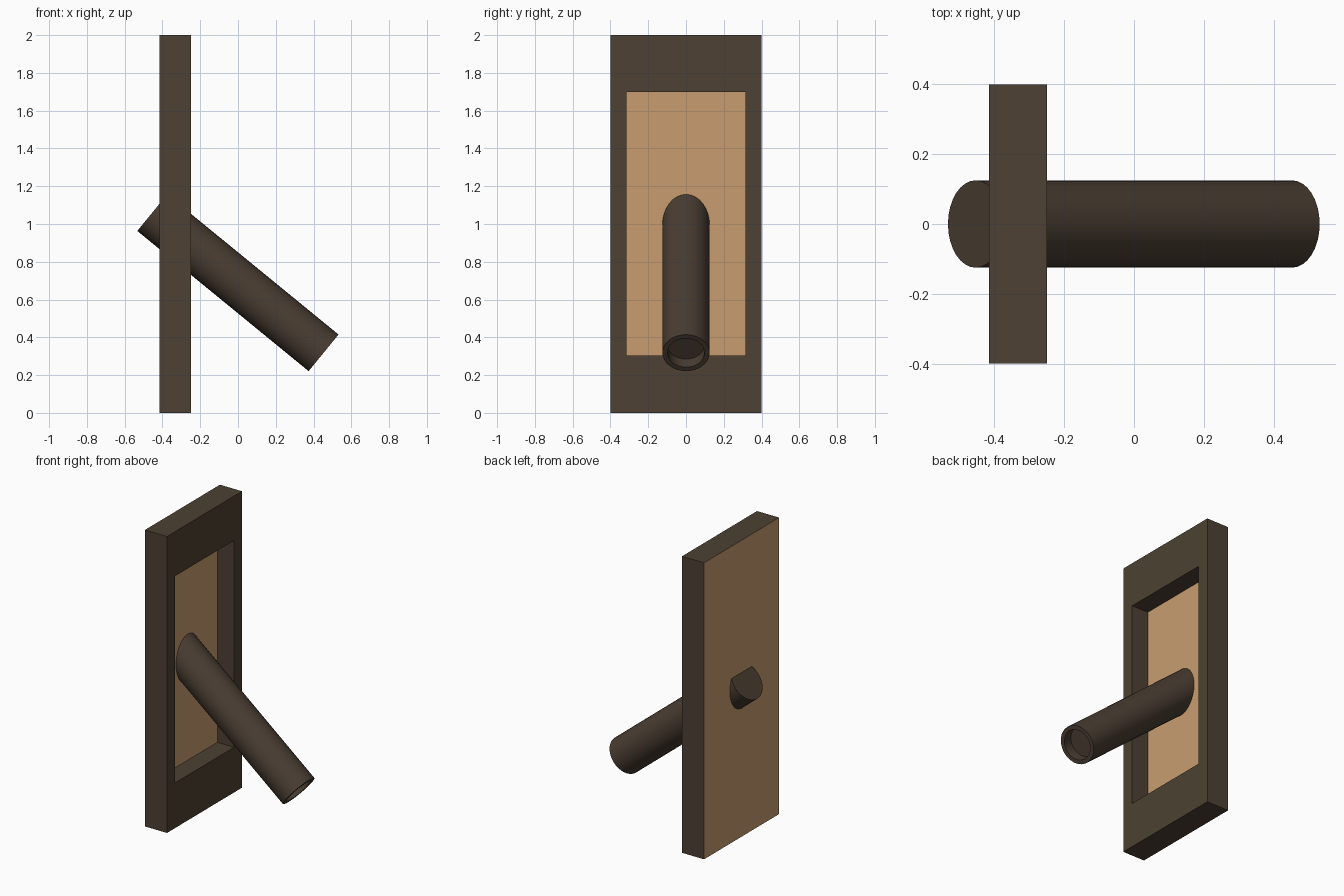
import bpy, bmesh, math
from mathutils import Matrix, Vector

if "Cube" in bpy.data.objects:
    bpy.data.objects.remove(bpy.data.objects["Cube"])


def material(name, color):
    m = bpy.data.materials.new(name)
    m.diffuse_color = (*color, 1)
    m.use_nodes = True
    m.node_tree.nodes["Principled BSDF"].inputs["Base Color"].default_value = m.diffuse_color
    return m


def make_object(name, bm, mats):
    bmesh.ops.recalc_face_normals(bm, faces=bm.faces)
    me = bpy.data.meshes.new(name)
    bm.to_mesh(me)
    bm.free()
    for m in mats:
        me.materials.append(m)
    ob = bpy.data.objects.new(name, me)
    bpy.context.collection.objects.link(ob)
    return ob


dark = material("dark_wood", (0.075, 0.053, 0.033))
handle_dark = material("handle_wood", (0.068, 0.047, 0.032))
tan = material("tan_panel", (0.58, 0.34, 0.16))

# Back plate: box whose +x face is inset and sunk; floor and back are tan
X0, X1, FLOOR = -0.415, -0.25, -0.375
bm = bmesh.new()
bmesh.ops.create_cube(bm, size=1, matrix=Matrix.Translation(((X0 + X1) / 2, 0, 1))
                      @ Matrix.Diagonal((X1 - X0, 0.8, 2, 1)))
bm.normal_update()
front = next(f for f in bm.faces if f.normal.x > 0.9)
back = next(f for f in bm.faces if f.normal.x < -0.9)
back.material_index = 1
bmesh.ops.inset_region(bm, faces=[front], thickness=0.12)
for v in front.verts:
    v.co.z = 1.70 if v.co.z > 1 else 0.305
floor = bmesh.ops.extrude_discrete_faces(bm, faces=[front])["faces"][0]
for v in floor.verts:
    v.co.x = FLOOR
floor.material_index = 1
make_object("back_plate", bm, [dark, tan])

# Slanted handle: closed cylinder with a shallow round socket at its low end
low, high = Vector((0.453, 0, 0.318)), Vector((-0.454, 0, 1.06))
axis = low - high
bm = bmesh.new()
bmesh.ops.create_cone(bm, cap_ends=True, segments=32, radius1=0.125, radius2=0.125,
                      depth=axis.length)
bm.normal_update()
cap = next(f for f in bm.faces if len(f.verts) > 4 and f.normal.z > 0.9)
bmesh.ops.inset_region(bm, faces=[cap], thickness=0.027)
socket = bmesh.ops.extrude_discrete_faces(bm, faces=[cap])["faces"][0]
bmesh.ops.translate(bm, verts=socket.verts, vec=(0, 0, -0.067))
handle = make_object("handle", bm, [handle_dark])
handle.location = (low + high) / 2
handle.rotation_euler = (0, math.atan2(axis.x, axis.z), 0)
bpy.context.view_layer.objects.active = handle
handle.select_set(True)
bpy.ops.object.shade_smooth_by_angle(angle=math.radians(30))
